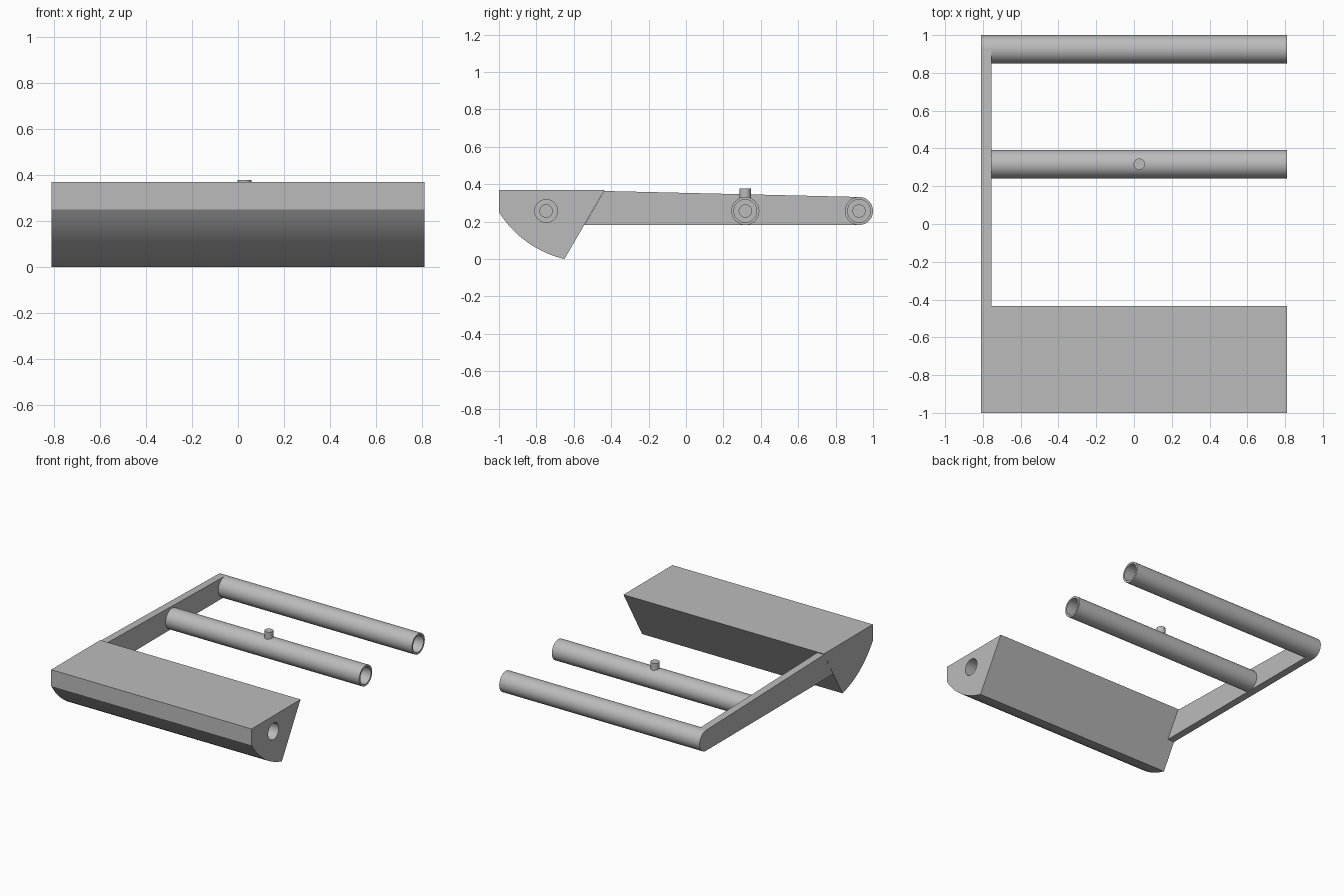
import bpy, bmesh
from math import sin, cos, pi, atan2, hypot
from mathutils import Vector

cube = bpy.data.objects.get("Cube")
if cube:
    bpy.data.objects.remove(cube, do_unlink=True)

HALF = 0.81            # half width
AXIS_Z = 0.257         # height of all bores
R_OUT, R_BORE, R_PIN = 0.075, 0.061, 0.033
PLATE_IN = -0.755      # inner face of the side arm

grey = bpy.data.materials.new("plain grey")
grey.use_nodes = True
colour = (0.5, 0.5, 0.5, 1)
grey.diffuse_color = colour
grey.node_tree.nodes["Principled BSDF"].inputs["Base Color"].default_value = colour


def finish(name, bm):
    bmesh.ops.recalc_face_normals(bm, faces=bm.faces)
    mesh = bpy.data.meshes.new(name)
    bm.to_mesh(mesh)
    bm.free()
    mesh.materials.append(grey)
    obj = bpy.data.objects.new(name, mesh)
    bpy.context.collection.objects.link(obj)
    return obj


def smooth(obj):
    bpy.ops.object.select_all(action='DESELECT')
    obj.select_set(True)
    bpy.context.view_layer.objects.active = obj
    bpy.ops.object.shade_smooth_by_angle(angle=0.42)


def extrude_profile(name, points, x0, x1):
    """Side profile of (y, z) points, extruded across x."""
    bm = bmesh.new()
    face = bm.faces.new([bm.verts.new((x0, y, z)) for y, z in points])
    new = bmesh.ops.extrude_face_region(bm, geom=[face])["geom"]
    bmesh.ops.translate(bm, vec=(x1 - x0, 0, 0),
                        verts=[v for v in new if isinstance(v, bmesh.types.BMVert)])
    return finish(name, bm)


def lathe(name, profile, y, z):
    """Turn (x, radius) points around an axis along x."""
    bm = bmesh.new()
    verts = [bm.verts.new((x, y, z + r)) for x, r in profile]
    edges = [bm.edges.new(pair) for pair in zip(verts, verts[1:])]
    bmesh.ops.spin(bm, geom=verts + edges, cent=(0, y, z), axis=(1, 0, 0),
                   angle=2 * pi, steps=40, use_merge=True)
    bmesh.ops.remove_doubles(bm, verts=bm.verts, dist=1e-5)
    return finish(name, bm)


def arc(centre, radius, a0, a1, steps):
    return [(centre[0] + radius * cos(a0 + (a1 - a0) * i / steps),
             centre[1] + radius * sin(a0 + (a1 - a0) * i / steps))
            for i in range(steps + 1)]


# Front block: flat top, slanted back, curved underside
start, end, sag = Vector((-1, 0.25)), Vector((-0.65, 0)), 0.042
chord = end - start
radius = (chord.length ** 2 / 4 + sag ** 2) / (2 * sag)
normal = Vector((-chord.y, chord.x)).normalized()
centre = (start + end) / 2 + normal * (radius - sag)
a0 = atan2(start.y - centre.y, start.x - centre.x)
a1 = atan2(end.y - centre.y, end.x - centre.x)
block = extrude_profile("front_block",
                        [(-0.435, 0.37), (-1, 0.37)] + arc(centre, radius, a0, a1, 10),
                        -HALF, HALF)

# Stepped blind bore in the block
bore_end = [(-0.6, R_BORE), (-0.6, R_PIN), (-0.7, R_PIN), (-0.7, 0)]
cutter = lathe("bore_cutter", [(HALF + 0.1, 0), (HALF + 0.1, R_BORE)] + bore_end,
               -0.748, AXIS_Z)
cutter.hide_render = True
cut = block.modifiers.new("bore", 'BOOLEAN')
cut.operation, cut.solver, cut.object = 'DIFFERENCE', 'EXACT', cutter
bpy.context.view_layer.objects.active = block
bpy.ops.object.modifier_apply(modifier="bore")
bpy.data.objects.remove(cutter, do_unlink=True)
smooth(block)

# Tapered side arm with a rounded rear end
back_y, mid_y = 1 - R_OUT, 0.317
arm = extrude_profile("side_arm",
                      [(-0.438, 0.364), (-0.543, AXIS_Z - R_OUT)]
                      + arc((back_y, AXIS_Z), R_OUT, -pi / 2, pi / 2, 20),
                      -HALF, PLATE_IN)
smooth(arm)

# Two hollow crossbars
for name, y in (("rear_tube", back_y), ("middle_tube", mid_y)):
    smooth(lathe(name, [(PLATE_IN, 0), (PLATE_IN, R_OUT), (HALF, R_OUT),
                        (HALF, R_BORE)] + bore_end, y, AXIS_Z))

# Small peg on top of the middle tube
bm = bmesh.new()
bmesh.ops.create_cone(bm, cap_ends=True, segments=32, radius1=0.03, radius2=0.03, depth=0.056)
bmesh.ops.translate(bm, verts=bm.verts, vec=(0.028, mid_y, 0.35))
smooth(finish("peg", bm))
